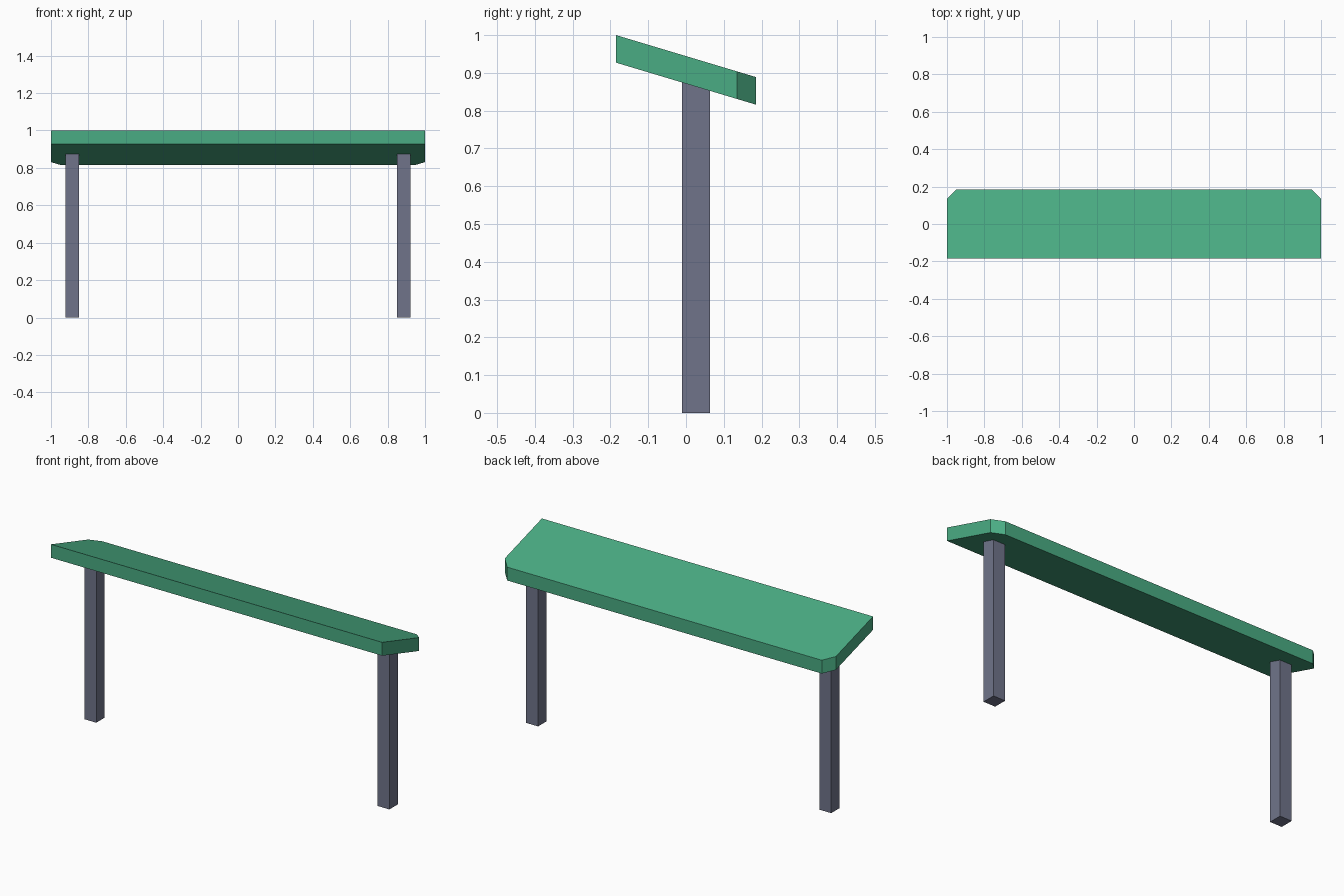
import bpy, bmesh

if "Cube" in bpy.data.objects:
    bpy.data.objects.remove(bpy.data.objects["Cube"])

def material(name, rgb):
    m = bpy.data.materials.new(name)
    lin = [c / 12.92 if c <= 0.04045 else ((c + 0.055) / 1.055) ** 2.4 for c in (v / 255 for v in rgb)]
    m.diffuse_color = (*lin, 1)
    m.use_nodes = True
    m.node_tree.nodes["Principled BSDF"].inputs["Base Color"].default_value = m.diffuse_color
    return m

green = material("green", (74, 172, 131))
grey = material("slate grey", (112, 116, 138))

SLOPE = -0.3
THICK = 0.073

def top_z(y):
    return 1.0 + SLOPE * (y + 0.185)

def under_z(y):
    return top_z(y) - THICK

def prism(name, outline, low, high, mat):
    """Extrude a plan outline between two height functions of y."""
    bm = bmesh.new()
    a = [bm.verts.new((x, y, low(y))) for x, y in outline]
    b = [bm.verts.new((x, y, high(y))) for x, y in outline]
    bm.faces.new(a[::-1])
    bm.faces.new(b)
    n = len(outline)
    for i in range(n):
        j = (i + 1) % n
        bm.faces.new((a[i], a[j], b[j], b[i]))
    bmesh.ops.recalc_face_normals(bm, faces=bm.faces)
    me = bpy.data.meshes.new(name)
    bm.to_mesh(me)
    bm.free()
    me.materials.append(mat)
    ob = bpy.data.objects.new(name, me)
    bpy.context.collection.objects.link(ob)
    return ob

# Sloping board with its two rear corners cut off
prism("board", [(-1, -0.185), (1, -0.185), (1, 0.135), (0.95, 0.185),
                (-0.95, 0.185), (-1, 0.135)], under_z, top_z, green)

# Square posts, cut to the slope of the board's underside
for side, x in (("left", -0.885), ("right", 0.885)):
    h = 0.036
    prism(side + "_post", [(x - h, -0.01), (x + h, -0.01), (x + h, 0.063), (x - h, 0.063)],
          lambda y: 0.0, under_z, grey)
